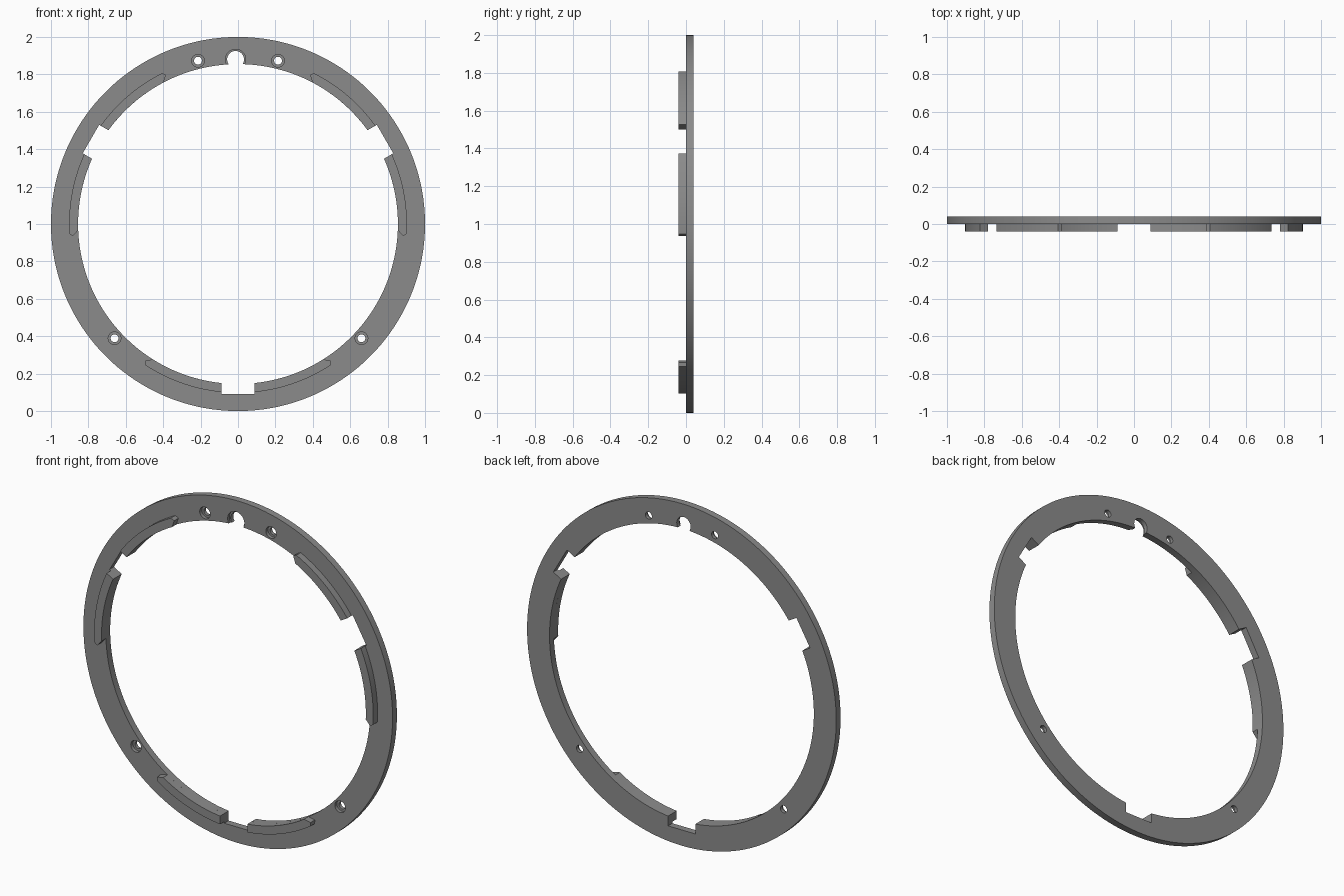
import bpy, bmesh, math
from mathutils import Matrix

if "Cube" in bpy.data.objects:
    bpy.data.objects.remove(bpy.data.objects["Cube"])

R_OUT, R_IN, R_TAB, R_NOTCH = 1.0, 0.855, 0.903, 0.908
THICK, NOTCH_HALF, CZ = 0.04, 0.088, 1.0

grey = bpy.data.materials.new("grey plastic")
grey.diffuse_color = (0.26, 0.26, 0.26, 1)
grey.use_nodes = True
grey.node_tree.nodes["Principled BSDF"].inputs["Base Color"].default_value = grey.diffuse_color


def polar(r, deg):
    a = math.radians(deg)
    return (r * math.cos(a), CZ + r * math.sin(a))


def circle(x, z, r, n=32):
    return [(x + r * math.cos(2 * math.pi * i / n),
             z + r * math.sin(2 * math.pi * i / n)) for i in range(n)]


def add_prism(bm, pts, y0, y1):
    """Extrude an x-z outline from y0 to y1."""
    base = [bm.verts.new((x, y0, z)) for x, z in pts]
    face = bm.faces.new(base)
    new = bmesh.ops.extrude_face_region(bm, geom=[face])["geom"]
    verts = [v for v in new if isinstance(v, bmesh.types.BMVert)]
    bmesh.ops.translate(bm, verts=verts, vec=(0, y1 - y0, 0))


def finish(bm, name):
    bmesh.ops.recalc_face_normals(bm, faces=bm.faces)
    me = bpy.data.meshes.new(name)
    bm.to_mesh(me)
    bm.free()
    me.materials.append(grey)
    ob = bpy.data.objects.new(name, me)
    bpy.context.collection.objects.link(ob)
    return ob


def prism(name, pts, y0, y1):
    bm = bmesh.new()
    add_prism(bm, pts, y0, y1)
    return finish(bm, name)


def cut(ob, cutter):
    m = ob.modifiers.new(cutter.name, "BOOLEAN")
    m.operation, m.solver, m.object = "DIFFERENCE", "EXACT", cutter
    cutter.hide_render = True
    cutter.hide_set(True)


def smooth(ob):
    bpy.ops.object.select_all(action="DESELECT")
    ob.select_set(True)
    bpy.context.view_layer.objects.active = ob
    bpy.ops.object.shade_smooth_by_angle(angle=math.radians(30))


# Flat ring
bm = bmesh.new()
N = 180
loops = []
for r, y in ((R_OUT, 0), (R_OUT, THICK), (R_IN, THICK), (R_IN, 0)):
    pts = [polar(r, 360 * i / N) for i in range(N)]
    loops.append([bm.verts.new((x, y, z)) for x, z in pts])
for k in range(4):
    a, b = loops[k], loops[(k + 1) % 4]
    for i in range(N):
        j = (i + 1) % N
        bm.faces.new((a[i], a[j], b[j], b[i]))
ring = finish(bm, "ring")

# Square notches in the inner rim, one every 120 degrees
notches = []
for deg in (-90, 30, 150):
    a = math.radians(deg)
    c, s = math.cos(a), math.sin(a)
    box = [(0.7, -NOTCH_HALF), (R_NOTCH, -NOTCH_HALF),
           (R_NOTCH, NOTCH_HALF), (0.7, NOTCH_HALF)]
    pts = [(u * c - v * s, CZ + u * s + v * c) for u, v in box]
    n = prism("notch_cutter", pts, -0.2, 0.2)
    notches.append(n)
    cut(ring, n)

# Through holes, keyhole neck, then the wider front recesses
KX, KZ = -0.013, 1.88
screws = [(s * x, z) for x, z in ((0.214, 1.873), (0.66, 0.389)) for s in (-1, 1)]
bm = bmesh.new()
for x, z in screws:
    add_prism(bm, circle(x, z, 0.021), -0.1, 0.1)
cut(ring, finish(bm, "screw_hole_cutter"))
bm = bmesh.new()
for x, z in screws:
    add_prism(bm, circle(x, z, 0.034), -0.1, 0.02)
cut(ring, finish(bm, "screw_recess_cutter"))
cut(ring, prism("keyhole_cutter", circle(KX, KZ, 0.045, 48), -0.1, 0.1))
cut(ring, prism("keyhole_recess_cutter", circle(KX, KZ, 0.054, 48), -0.1, 0.015))
cut(ring, prism("keyhole_neck_cutter",
                [(KX - 0.038, 1.8), (KX + 0.038, 1.8),
                 (KX + 0.038, KZ), (KX - 0.038, KZ)], -0.1, 0.1))
smooth(ring)

# Raised curved tabs either side of each notch, with a bevelled far tip
for i, deg in enumerate((-90, 30, 150)):
    for side in (-1, 1):
        if (deg == 30 and side == 1) or deg != 30 or side == -1:
            steps = 28
            outer = [polar(R_TAB, deg + side * (3 + 30.3 * k / steps))
                     for k in range(steps + 1)]
            tip = [polar(0.885, deg + side * 34.2)]
            inner = [polar(R_IN, deg + side * (32.2 - 29.2 * k / steps))
                     for k in range(steps + 1)]
            tab = prism("raised_tab", outer + tip + inner, -THICK, 0)
            cut(tab, notches[i])
            smooth(tab)
